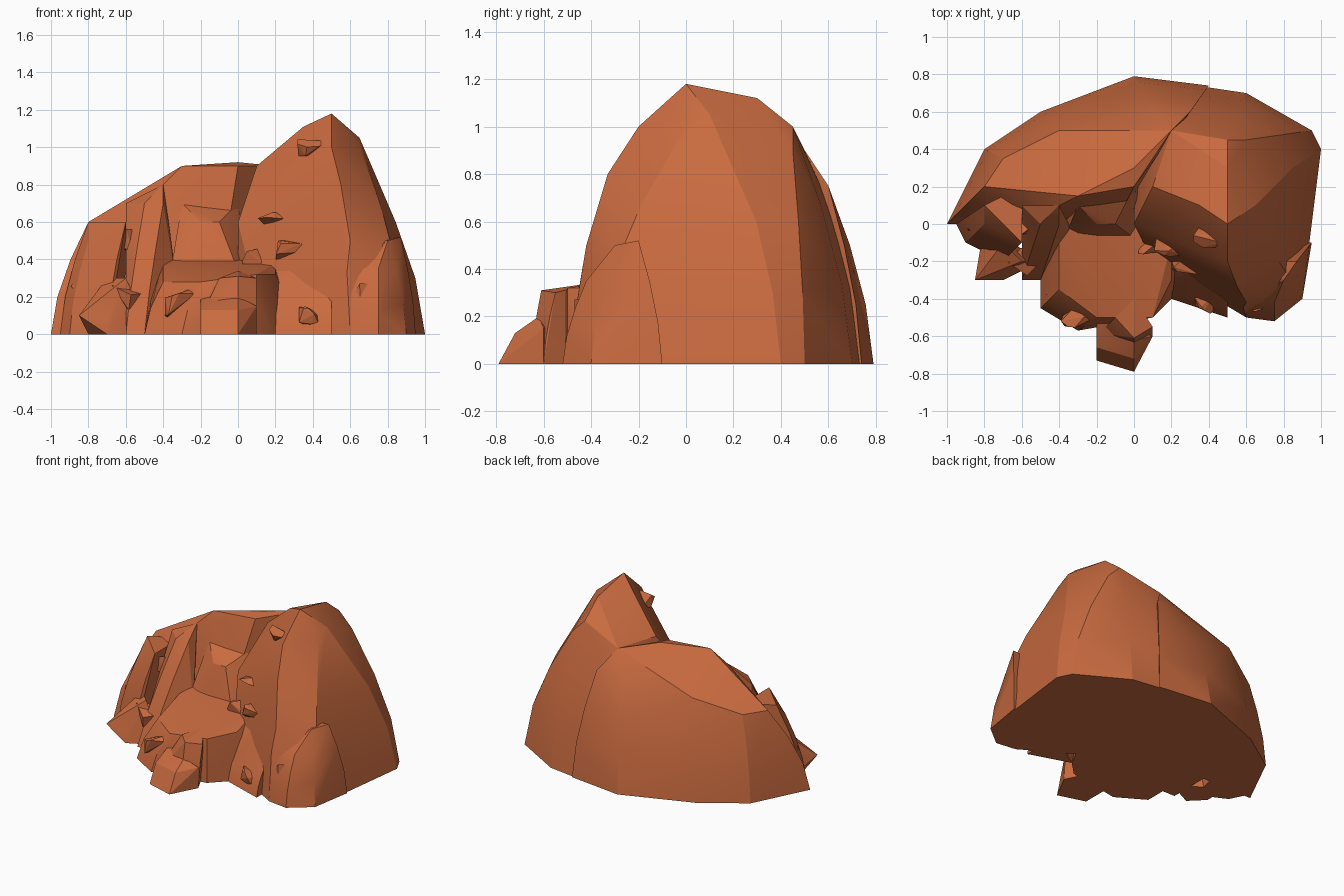
import bpy
import bmesh
import random
from math import radians
from mathutils import Vector

default_cube = bpy.data.objects.get("Cube")
if default_cube:
    bpy.data.objects.remove(default_cube, do_unlink=True)

# One red sandstone colour for the entire rock
sandstone = bpy.data.materials.new("red_sandstone")
sandstone.use_nodes = True
sandstone.diffuse_color = (.58, .145, .05, 1)
shader = sandstone.node_tree.nodes["Principled BSDF"]
shader.inputs["Base Color"].default_value = sandstone.diffuse_color


def boulder(name, corners, smooth_angle):
    """Wrap a convex faceted rock mass around its corner points."""
    mesh = bpy.data.meshes.new(name)
    bm = bmesh.new()
    for corner in corners:
        bm.verts.new(corner)
    hull = bmesh.ops.convex_hull(bm, input=bm.verts[:])
    unused = {item for item in hull["geom_interior"] + hull["geom_unused"]
              if isinstance(item, bmesh.types.BMVert)}
    bmesh.ops.delete(bm, geom=list(unused), context="VERTS")
    bmesh.ops.recalc_face_normals(bm, faces=bm.faces[:])
    bm.to_mesh(mesh)
    bm.free()
    mesh.materials.append(sandstone)
    rock = bpy.data.objects.new(name, mesh)
    bpy.context.collection.objects.link(rock)
    bpy.ops.object.select_all(action="DESELECT")
    rock.select_set(True)
    bpy.context.view_layer.objects.active = rock
    bpy.ops.object.shade_smooth_by_angle(angle=radians(smooth_angle))


def mound(name, ribs, summits=(), bulge=1.6, levels=3):
    """Raise curved ribs from ground points to crest points and wrap them."""
    corners = [Vector(summit) for summit in summits]
    for ground, crest in ribs:
        foot, top = Vector((*ground, 0)), Vector(crest)
        for level in range(levels + 1):
            rise = level / levels
            corner = foot.lerp(top, rise ** bulge)
            corner.z = top.z * rise
            corners.append(corner)
    boulder(name, corners, smooth_angle=20)


def crag(name, centre, rng, corner_count=10):
    """Make an angular block, wider than deep, that stays above the ground."""
    corners = []
    width, height = rng.uniform(.09, .14), rng.uniform(.06, .12)
    for _ in range(corner_count):
        direction = Vector([rng.uniform(-1, 1) for _axis in range(3)])
        direction.normalize()
        corner = Vector(centre) + direction * Vector((width, .08, height))
        corner.z = max(corner.z, 0)
        corners.append(corner)
    boulder(name, corners, smooth_angle=5)


# Tall peak on the left side of the rock
mound("tall_peak", ribs=[
    ((.1, -.2), (0, 0, .6)),
    ((.3, -.3), (.3, -.1, .8)),
    ((.6, -.5), (.5, -.2, 1)),
    ((.9, -.4), (.65, 0, 1)),
    ((1, .4), (.7, .2, .9)),
    ((.95, .5), (.6, .45, .9)),
    ((.6, .7), (.5, .45, 1)),
    ((0, .79), (.2, .5, .9)),
    ((0, 0), (.1, .2, .9)),
], summits=[(.5, 0, 1.18), (.35, .1, 1.11), (.5, .3, 1.12), (.65, .1, 1.05),
            (.55, -.33, .8), (.6, -.42, .5)])

# Lower ridge running along the back, its top tilting to the rear
mound("back_ridge", ribs=[
    ((-1, 0), (-.8, .2, .6)),
    ((-.8, .4), (-.7, .35, .6)),
    ((-.5, .6), (-.4, .5, .7)),
    ((0, .79), (.1, .6, .75)),
    ((.4, .74), (.3, .6, .75)),
    ((-.1, 0), (0, .2, .9)),
    ((-.3, 0), (-.4, .1, .8)),
], summits=[(-.3, .15, .9), (0, .3, .92), (.2, .5, .9)])

# Buttresses stepping down in front of the ridge
mound("shoulder_buttress", ribs=[
    ((-.6, -.3), (-.5, 0, .7)),
    ((-.5, -.3), (-.4, 0, .7)),
    ((-.3, -.1), (-.4, .1, .8)),
    ((-.6, .1), (-.6, .1, .7)),
], bulge=1.2)
mound("side_buttress", ribs=[
    ((-.95, 0), (-.8, .1, .6)),
    ((-.9, -.1), (-.8, 0, .5)),
    ((-.7, -.2), (-.6, -.1, .6)),
    ((-.6, .2), (-.6, .2, .6)),
])
mound("side_spur", ribs=[
    ((-.8, -.2), (-.85, -.3, .1)),
    ((-.7, -.3), (-.7, -.2, .2)),
    ((-.8, 0), (-.7, -.1, .3)),
    ((-.5, -.2), (-.6, -.2, .3)),
])

# Alcove wall and the rounded ledge below it
mound("alcove_wall", ribs=[
    ((-.4, -.15), (-.3, .1, .7)),
    ((-.2, -.15), (-.2, 0, .6)),
    ((.1, -.15), (-.1, 0, .6)),
    ((.1, .3), (0, .2, .7)),
    ((-.4, .3), (-.3, .2, .7)),
], bulge=1.2)
mound("front_ledge", ribs=[
    ((-.5, -.3), (-.4, -.1, .35)),
    ((-.5, -.45), (-.4, -.35, .28)),
    ((-.3, -.57), (-.2, -.5, .28)),
    ((.1, -.5), (.1, -.5, .32)),
    ((.2, -.4), (.2, -.3, .32)),
    ((.3, -.2), (.2, -.1, .38)),
    ((.2, .1), (.1, 0, .4)),
    ((-.5, .1), (-.4, 0, .4)),
], levels=2)
mound("ledge_nose", ribs=[
    ((-.2, -.6), (-.1, -.5, .3)),
    ((0, -.65), (0, -.61, .31)),
    ((.1, -.6), (.1, -.55, .3)),
    ((0, -.4), (0, -.4, .34)),
])
mound("front_foot", ribs=[
    ((-.2, -.73), (-.2, -.66, .13)),
    ((0, -.79), (0, -.72, .13)),
    ((.1, -.6), (.1, -.6, .15)),
    ((-.2, -.5), (-.2, -.5, .2)),
], summits=[(0, -.62, .2)], bulge=1, levels=1)

# Sloping skirt and broken corner at the foot of the peak
mound("peak_skirt", ribs=[
    ((.2, -.4), (.2, -.2, .35)),
    ((.3, -.4), (.4, -.3, .3)),
    ((.5, -.5), (.5, -.4, .2)),
    ((.5, -.2), (.4, -.2, .5)),
])
mound("corner_block", ribs=[
    ((.6, -.5), (.6, -.42, .35)),
    ((.75, -.52), (.75, -.42, .35)),
    ((.9, -.4), (.8, -.3, .5)),
    ((.95, -.1), (.87, -.2, .52)),
    ((.7, -.1), (.7, -.2, .5)),
])

# Broken crags half buried in the front cliffs
crag_sites = {
    "peak_crag": [(.4, -.05, 1)],
    "alcove_crag": [(.2, -.1, .6), (.3, -.2, .45), (.1, -.1, .4)],
    "foot_crag": [(.4, -.4, .1), (.7, -.42, .2)],
    "ledge_crag": [(-.4, -.4, .1), (-.3, -.5, .15)],
    "side_crag": [(-.6, -.2, .2), (-.8, -.05, .2), (-.6, 0, .5)],
}
rng = random.Random(7)
for crag_name, sites in crag_sites.items():
    for site in sites:
        crag(crag_name, site, rng)
